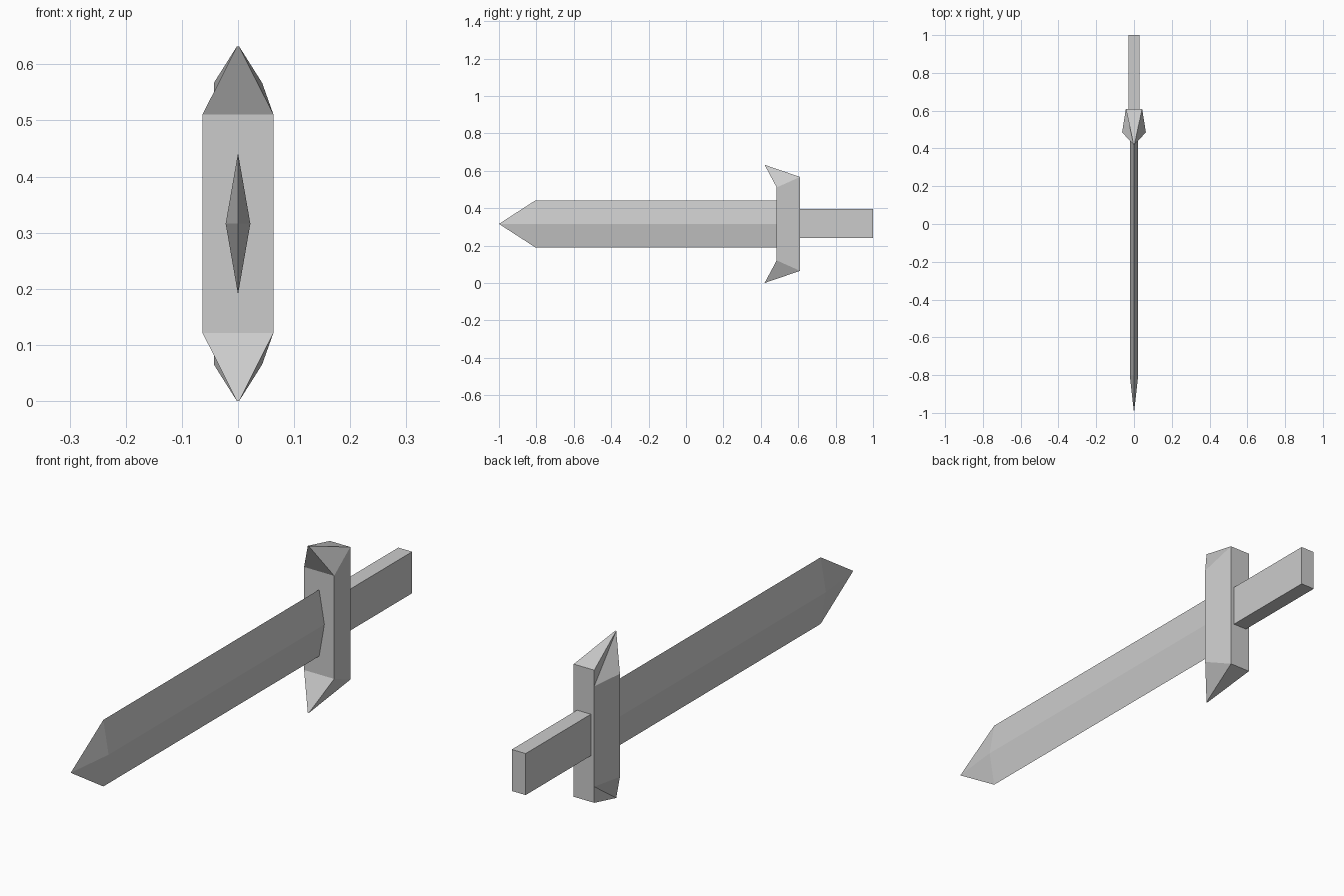
import bpy, bmesh

if "Cube" in bpy.data.objects:
    bpy.data.objects.remove(bpy.data.objects["Cube"])

MID = 0.316  # height of the sword's centre line


def make(name, verts, faces):
    bm = bmesh.new()
    vs = [bm.verts.new(v) for v in verts]
    for f in faces:
        bm.faces.new([vs[i] for i in f])
    bmesh.ops.recalc_face_normals(bm, faces=bm.faces)
    me = bpy.data.meshes.new(name)
    bm.to_mesh(me)
    bm.free()
    ob = bpy.data.objects.new(name, me)
    bpy.context.collection.objects.link(ob)
    ob.location.z = MID
    return ob


# Blade: diamond section running to a point
section = [(0.022, 0), (0, 0.126), (-0.022, 0), (0, -0.126)]
verts = [(x, y, z) for y in (0.49, -0.805) for x, z in section] + [(0, -1, 0)]
faces = [(0, 1, 2, 3)]
for i in range(4):
    j = (i + 1) % 4
    faces += [(i, j, j + 4, i + 4), (i + 4, j + 4, 8)]
make("blade", verts, faces)

# Guard: upper half with a forward-hooked tip, mirrored downwards
guard = make("guard", [
    (-0.063, 0.485, 0), (0.063, 0.485, 0),             # 0-1 front middle
    (0.043, 0.61, 0), (-0.043, 0.61, 0),               # 2-3 back middle
    (-0.063, 0.485, 0.195), (0.063, 0.485, 0.195),     # 4-5 front shoulder
    (0.043, 0.61, 0.251), (-0.043, 0.61, 0.251),       # 6-7 back top
    (-0.043, 0.61, 0.19),                              # 8 left back shoulder
    (-0.002, 0.42, 0.316), (0.002, 0.42, 0.316),       # 9-10 tip
], [
    (0, 1, 5, 4), (1, 2, 6, 5), (2, 3, 8, 7, 6), (3, 0, 4, 8),
    (4, 5, 10, 9), (5, 6, 10), (6, 7, 9, 10), (7, 8, 9), (8, 4, 9),
])
mirror = guard.modifiers.new("mirror", 'MIRROR')
mirror.use_axis = (False, False, True)

# Grip: plain bar behind the guard
bpy.ops.mesh.primitive_cube_add(size=1, location=(0, 0.802, MID + 0.002))
grip = bpy.context.object
grip.name = "grip"
grip.scale = (0.058, 0.396, 0.157)
